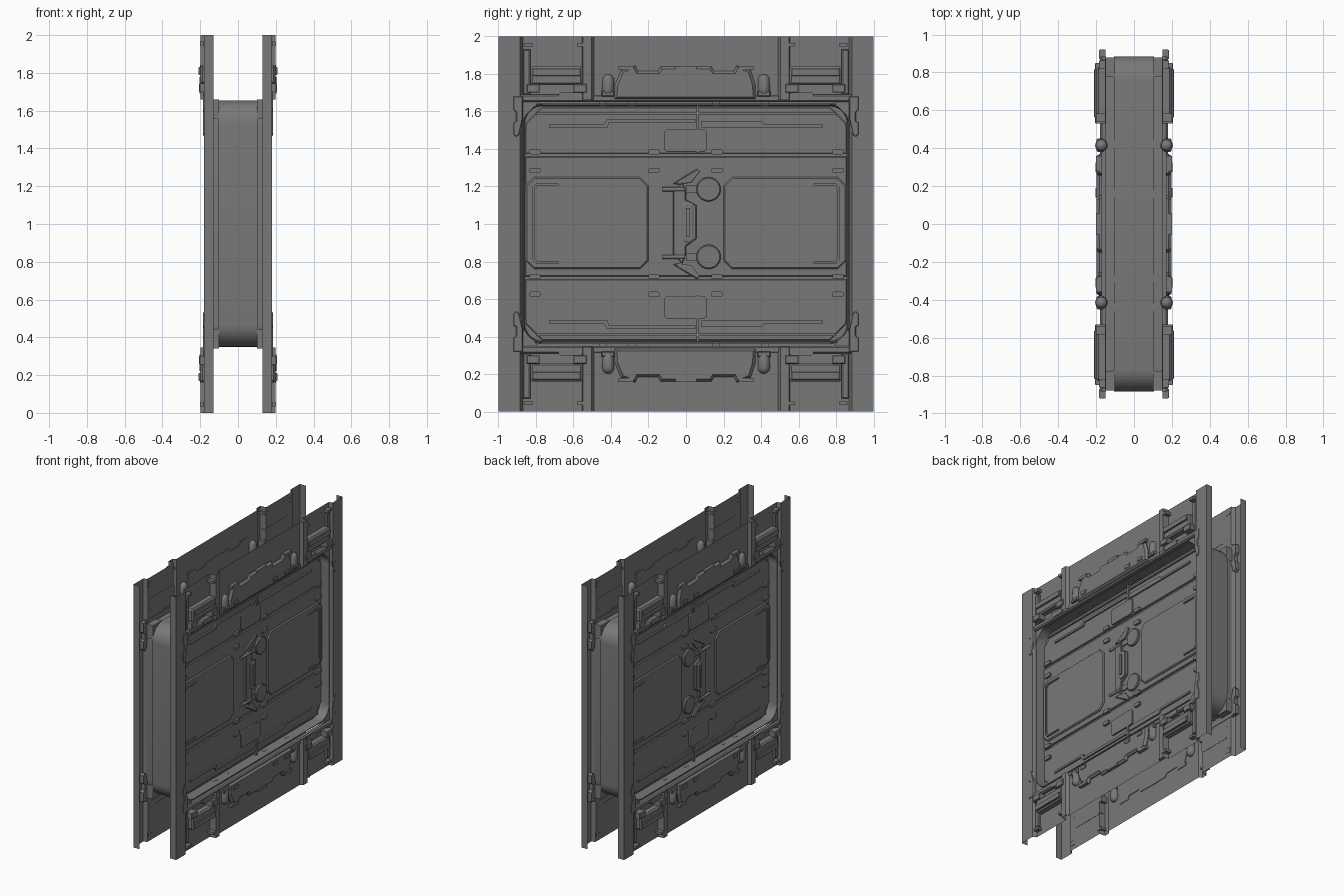
import bpy, bmesh, math
from mathutils import Matrix

cube = bpy.data.objects.get("Cube")
if cube:
    bpy.data.objects.remove(cube, do_unlink=True)

grey = bpy.data.materials.new("gunmetal_grey")
grey.use_nodes = True
COLOUR = (0.19, 0.19, 0.19, 1)
grey.diffuse_color = COLOUR
grey.node_tree.nodes["Principled BSDF"].inputs["Base Color"].default_value = COLOUR

DOOR = 0.1  # depth of the sunken door face


def finish(name, bm, smooth=False):
    me = bpy.data.meshes.new(name)
    bm.to_mesh(me)
    bm.free()
    me.materials.append(grey)
    ob = bpy.data.objects.new(name, me)
    bpy.context.collection.objects.link(ob)
    mod = ob.modifiers.new("other_side", 'MIRROR')
    mod.use_mirror_merge = False
    if smooth:
        bpy.ops.object.select_all(action='DESELECT')
        ob.select_set(True)
        bpy.context.view_layer.objects.active = ob
        bpy.ops.object.shade_smooth_by_angle(angle=math.radians(35))
    return ob


def prism(name, pts, x0, x1, steps=(), flip=False, smooth=False):
    """Outline in (y, z) raised from x0 to x1, then inset by (width, rise) steps."""
    bm = bmesh.new()
    loop = [bm.verts.new((x0, y, 2 - z if flip else z)) for y, z in pts]
    bm.faces.new(loop)
    ext = bmesh.ops.extrude_face_region(bm, geom=bm.faces[:])["geom"]
    for v in ext:
        if isinstance(v, bmesh.types.BMVert):
            v.co.x = x1
    bmesh.ops.recalc_face_normals(bm, faces=bm.faces[:])
    top = max(bm.faces, key=lambda f: f.calc_center_median().x)
    for width, rise in steps:
        bmesh.ops.inset_region(bm, faces=[top], thickness=width, depth=rise)
    return finish(name, bm, smooth)


def on_door(name, pts, rise, steps=(), flip=False):
    return prism(name, pts, DOOR - 0.004, DOOR + rise, steps, flip)


def rect(y0, y1, z0, z1, cut=0.0):
    if not cut:
        return [(y0, z0), (y1, z0), (y1, z1), (y0, z1)]
    return [(y0 + cut, z0), (y1 - cut, z0), (y1, z0 + cut), (y1, z1 - cut),
            (y1 - cut, z1), (y0 + cut, z1), (y0, z1 - cut), (y0, z0 + cut)]


def rounded(hy, z0, z1, r, n=8):
    pts = []
    for k, (cy, cz) in enumerate([(hy - r, z1 - r), (r - hy, z1 - r),
                                  (r - hy, z0 + r), (hy - r, z0 + r)]):
        for i in range(n + 1):
            a = math.pi / 2 * (k + i / n)
            pts.append((cy + r * math.cos(a), cz + r * math.sin(a)))
    return pts


def sheet(name, profile, z0, z1):
    """Open folded sheet: (x, y) profile swept up in z."""
    bm = bmesh.new()
    rows = [[bm.verts.new((x, y, z)) for x, y in profile] for z in (z0, z1)]
    for i in range(len(profile) - 1):
        bm.faces.new((rows[0][i], rows[0][i + 1], rows[1][i + 1], rows[1][i]))
    return finish(name, bm)


# Door body: rounded rim, raised flange and sunken door floor
prism("door_body", rounded(0.885, 0.35, 1.655, 0.12), 0, 0.105,
      [(0.012, 0), (0.002, 0.055), (0.006, 0), (0.006, -0.072)], smooth=True)

# Folded wall sheets: edge columns, clip bays, posts and centre faces
edge = [(0.13, -1), (0.18, -1), (0.18, -0.885), (0.152, -0.87)]
bay = edge[-1:] + [(0.152, -0.555), (0.198, -0.55), (0.198, -0.505), (0.175, -0.49)]
bay += [(x, -y) for x, y in reversed(bay)]
sheet("column_front", edge, 0, 2)
sheet("column_back", [(x, -y) for x, y in reversed(edge)], 0, 2)
sheet("wall_bottom", bay, 0, 0.345)
sheet("wall_top", bay, 1.66, 2)

# Door skin plates, split by two long grooves
CH = 0.09
upper = [(-0.857, 1.375), (0.857, 1.375), (0.857, 1.625 - CH), (0.857 - CH, 1.625),
         (CH - 0.857, 1.625), (-0.857, 1.625 - CH)]
skin = (DOOR - 0.015, DOOR - 0.006, [(0.006, 0.006)])
prism("skin_upper", upper, *skin)
prism("skin_lower", [(y, 2.08 - z if z < 1.4 else 2.005 - z) for y, z in upper], *skin)
prism("skin_middle", rect(-0.857, 0.857, 0.72, 1.36), *skin)

for flip in (False, True):
    tag = "_bottom" if flip else "_top"
    # Long ledge and raised tray with scooped edge
    prism("ledge" + tag, rect(-0.885, 0.885, 1.65, 1.69), 0.148, 0.17,
          [(0.012, 0.01)], flip)
    tray = [(-0.38, 1.665), (0.37, 1.665), (0.37, 1.74), (0.345, 1.82), (0.27, 1.845),
            (0.255, 1.815), (0.15, 1.815), (0.135, 1.84), (-0.135, 1.84),
            (-0.15, 1.815), (-0.255, 1.815), (-0.27, 1.845), (-0.345, 1.82), (-0.38, 1.74)]
    prism("tray" + tag, tray, 0.17, 0.182, [(0.016, 0.016)], flip)
    for y in (-0.31, 0.3, 0.165):
        prism("tray_clip" + tag, rect(y - 0.025, y + 0.025, 1.69, 1.715), 0.17, 0.204, flip=flip)
    for y, half in ((-0.32, 0.04), (0, 0.055), (0.32, 0.04)):
        prism("tray_tab" + tag, rect(y - half, y + half, 1.82, 1.842), 0.17, 0.2, flip=flip)

    for s in (-1, 1):
        # Corner gussets and hinge brackets
        prism("corner_gusset" + tag, [(s * 0.88, 1.66), (s * 0.775, 1.66), (s * 0.88, 1.555)],
              DOOR, 0.162, flip=flip)
        prism("corner_bracket" + tag,
              [(s * 0.87, 1.68), (s * 0.92, 1.68), (s * 0.92, 1.61), (s * 0.905, 1.595),
               (s * 0.905, 1.55), (s * 0.92, 1.54), (s * 0.92, 1.48), (s * 0.905, 1.465),
               (s * 0.89, 1.475), (s * 0.87, 1.56)], 0.15, 0.18, [(0.004, 0.005)], flip)
        y0, y1 = sorted((s * 0.55, s * 0.68))
        prism("bracket_foot" + tag, rect(y0, y1, 1.662, 1.7, 0.01), 0.15, 0.184, flip=flip)

        # Capsule lamps beside the tray
        bm = bmesh.new()
        bmesh.ops.create_uvsphere(bm, u_segments=16, v_segments=8, radius=0.033)
        for v in bm.verts:
            v.co.z += 0.025 if v.co.z > 0.001 else -0.025
        mid = 0.26 if flip else 1.74
        bmesh.ops.translate(bm, verts=bm.verts, vec=(0.172, s * 0.415, mid))
        finish("capsule" + tag, bm, smooth=True)
        prism("capsule_seat" + tag, rect(s * 0.415 - 0.035, s * 0.415 + 0.035, 1.68, 1.71),
              0.16, 0.192, [(0.008, 0.005)], flip)

        # Clip boxes and rails in the bays
        c = s * 0.69
        prism("bay_box" + tag, rect(c - 0.14, c + 0.14, 1.74, 1.84, 0.012), 0.15, 0.188,
              [(0.012, 0.01)], flip)
        prism("bay_bar" + tag, rect(c - 0.128, c + 0.128, 1.79, 1.83), 0.19, 0.206,
              [(0.004, 0.004)], flip)
        for off in (-0.125, 0.125):
            prism("bay_foot" + tag, rect(c + off - 0.035, c + off + 0.035, 1.7, 1.745),
                  0.15, 0.202, [(0.006, 0.005)], flip)
        for y, front in ((s * 0.84, 0.185), (s * 0.56, 0.2)):
            prism("bay_clip" + tag, rect(y - 0.022, y + 0.022, 1.945, 1.965), 0.15, front, flip=flip)
        y0, y1 = sorted((s * 0.83, s * 0.87))
        prism("bay_rail" + tag, rect(y0, y1, 1.69, 1.93), 0.15, 0.166, [(0.008, 0.004)], flip)

    # Raised strips, centre plate and seam on the outer skin bands
    on_door("long_strip" + tag, [(-0.73, 1.515), (-0.42, 1.515), (-0.41, 1.54), (0.05, 1.54),
                                 (0.05, 1.56), (-0.42, 1.56), (-0.44, 1.53), (-0.73, 1.53)],
            0.012, flip=flip)
    on_door("short_strip" + tag, [(0.08, 1.515), (0.73, 1.515), (0.73, 1.53), (0.42, 1.53),
                                  (0.4, 1.55), (0.08, 1.55)], 0.012, flip=flip)
    on_door("centre_plate" + tag, rect(-0.115, 0.11, 1.385, 1.505, 0.012), 0.012,
            [(0.004, 0.002)], flip)
    on_door("seam" + tag, rect(0.055, 0.07, 1.38, 1.635), 0.014, flip=flip)
    on_door("upper_rib" + tag, rect(-0.8, 0.8, 1.585, 1.597), 0.012, flip=flip)
    for y in (-0.44, -0.29, 0.16, 0.42):
        on_door("edge_tab" + tag, rect(y - 0.02, y + 0.02, 1.625, 1.65), 0.02, flip=flip)

# Small clips beside the grooves
for z in (1.385, 1.285, 0.72, 0.625):
    for y in (-0.805, -0.17, 0.165, 0.81):
        on_door("groove_clip", rect(y - 0.03, y + 0.03, z - 0.014, z + 0.014, 0.006), 0.016)

# Two side panels, each with a bracket-shaped lip at its outer end
for s in (-1, 1):
    a, b = sorted((s * 0.855, s * 0.2))
    on_door("side_panel", rect(a, b, 0.76, 1.25, 0.045), 0.004, [(0.008, 0.008)])
    lip = [(0.68, 1.215), (0.8, 1.215), (0.82, 1.195), (0.82, 0.81), (0.8, 0.79), (0.68, 0.79),
           (0.68, 0.8), (0.79, 0.8), (0.808, 0.82), (0.808, 1.185), (0.79, 1.205), (0.68, 1.205)]
    on_door("panel_lip", [(s * y, z) for y, z in lip], 0.022)

# Central lock: spine, handle, round bosses, pins and diagonal braces
spine = [(-0.07, 0.84), (-0.02, 0.79), (0.0, 0.84), (0.0, 0.88), (0.055, 0.92), (0.055, 1.1),
         (0.0, 1.13), (0.0, 1.18), (-0.02, 1.22), (-0.07, 1.17)]
on_door("lock_spine", spine, 0.012, [(0.006, 0.005)])
on_door("lock_handle", rect(-0.02, 0.04, 0.9, 1.115, 0.015), 0.022, [(0.01, 0.005)])
on_door("handle_grip", rect(0.0, 0.02, 0.93, 1.085), 0.036)
for z in (0.825, 1.185):
    disc = [(0.12 + 0.065 * math.cos(t * math.tau / 24), z + 0.065 * math.sin(t * math.tau / 24))
            for t in range(24)]
    on_door("lock_boss", disc, 0.012, [(0.006, 0.005)])
    on_door("boss_arm", rect(0.0, 0.08, z - 0.02, z + 0.02), 0.01)
    bm = bmesh.new()
    bmesh.ops.create_cone(bm, cap_ends=True, segments=12, radius1=0.011, radius2=0.011, depth=0.12,
                          matrix=Matrix.Translation((DOOR + 0.014, -0.065, z)) @ Matrix.Rotation(math.pi / 2, 4, 'X'))
    finish("lock_pin", bm, smooth=True)
for flip in (False, True):
    on_door("lock_brace", [(-0.07, 1.215), (0.06, 1.295), (0.075, 1.28), (0.03, 1.22), (-0.04, 1.21)],
            0.01, [(0.008, 0.004)], flip)
